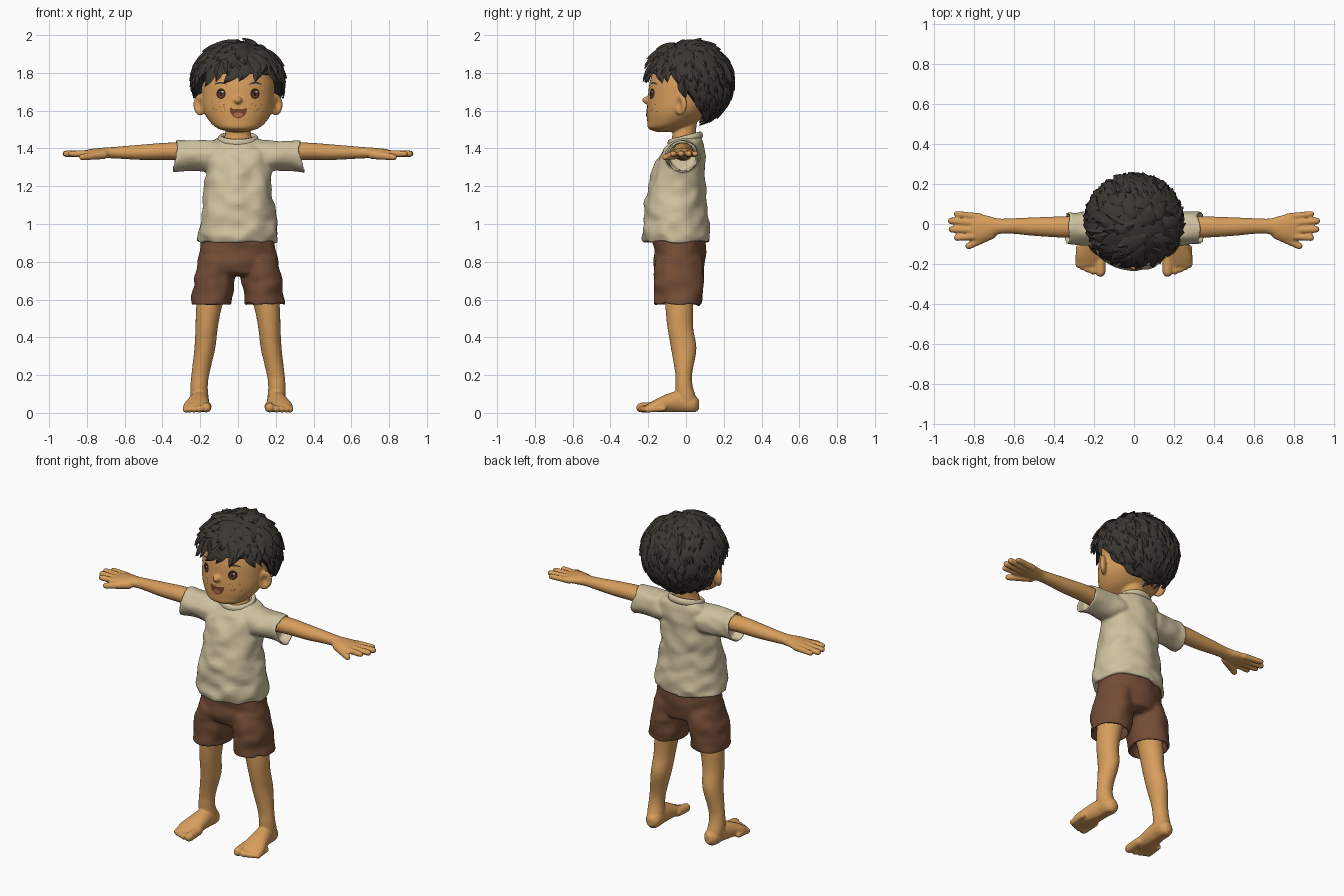
import bpy, bmesh, math, random
from math import sin, cos, pi, radians
from mathutils import Vector, noise
from mathutils.bvhtree import BVHTree

random.seed(4)
if "Cube" in bpy.data.objects:
    bpy.data.objects.remove(bpy.data.objects["Cube"])


def material(name, *rgb):
    m = bpy.data.materials.new(name)
    m.use_nodes = True
    m.diffuse_color = (*rgb, 1)
    bsdf = m.node_tree.nodes["Principled BSDF"]
    bsdf.inputs["Base Color"].default_value = (*rgb, 1)
    bsdf.inputs["Roughness"].default_value = 0.8
    return m


SKIN = material("warm skin", .68, .34, .107)
CLOTH = material("cream cloth", .62, .535, .345)
BROWN = material("brown cloth", .17, .072, .036)
HAIR = material("dark hair", .045, .038, .032)
DARK = material("eye dark", .022, .012, .009)
MOUTH = material("mouth red", .2, .05, .025)
TONGUE = material("tongue pink", .45, .15, .08)
FRECKLE = material("freckle brown", .3, .12, .035)
WHITE = material("eye glint", .8, .78, .72)


def finish(bm, name, mat, voxel=0, smooth=4):
    """Turn a bmesh into an object, optionally fusing overlapping parts."""
    bmesh.ops.recalc_face_normals(bm, faces=bm.faces)
    me = bpy.data.meshes.new(name)
    bm.to_mesh(me)
    bm.free()
    me.materials.append(mat)
    ob = bpy.data.objects.new(name, me)
    bpy.context.collection.objects.link(ob)
    bpy.ops.object.select_all(action='DESELECT')
    ob.select_set(True)
    bpy.context.view_layer.objects.active = ob
    bpy.ops.object.shade_smooth_by_angle(angle=radians(50))
    if voxel:
        r = ob.modifiers.new("fuse", 'REMESH')
        r.mode, r.voxel_size, r.use_smooth_shade = 'VOXEL', voxel, True
        s = ob.modifiers.new("soften", 'SMOOTH')
        s.factor, s.iterations = .5, smooth
    return ob


def spline(keys, n=7):
    """Hermite curve through rings, the first number being the position."""
    def slope(i):
        a, b = keys[max(i - 1, 0)], keys[min(i + 1, len(keys) - 1)]
        return [(q - p) / (b[0] - a[0]) for p, q in zip(a, b)]
    out = []
    for i in range(len(keys) - 1):
        a, b, ma, mb = keys[i], keys[i + 1], slope(i), slope(i + 1)
        d = b[0] - a[0]
        for k in range(n):
            t = k / n
            h = t * t * (3 - 2 * t)
            out.append([p + (q - p) * h + d * (t * (1 - t) ** 2 * u - t * t * (1 - t) * w)
                        for p, q, u, w in zip(a, b, ma, mb)])
    return out + [list(keys[-1])]


def loft(bm, rings, place, sides=32, lip=0, warp=None):
    """Skin elliptical rings (t, cu, cv, ru, rv); lip hollows the first end."""
    if lip:
        t, cu, cv, ru, rv = rings[0]
        rings = [(t + lip, cu, cv, ru * .84, rv * .84), (t, cu, cv, ru * .87, rv * .87)] + rings
    loops = []
    for t, cu, cv, ru, rv in rings:
        loop = []
        for k in range(sides):
            a = 2 * pi * k / sides
            p = Vector(place(cu + max(ru, .001) * cos(a), cv + max(rv, .001) * sin(a), t))
            loop.append(bm.verts.new(warp(p) if warp else p))
        loops.append(loop)
    for a, b in zip(loops, loops[1:]):
        for k in range(sides):
            j = (k + 1) % sides
            bm.faces.new((a[k], a[j], b[j], b[k]))
    bm.faces.new(loops[0])
    bm.faces.new(loops[-1])


def blob(bm, c, r, place=lambda u, v, t: (u, v, t), warp=None):
    """Ellipsoid in a local frame."""
    c = Vector(c)
    rings = [(-r[2] * cos(a), 0, 0, r[0] * sin(a), r[1] * sin(a))
             for a in [pi * i / 14 for i in range(15)]]
    loft(bm, rings, lambda u, v, t: c + Vector(place(u, v, t)), 24, warp=warp)


def capsule(bm, a, b, ra, rb):
    """Round-ended finger or toe."""
    a, b = Vector(a), Vector(b)
    q, n = (b - a).to_track_quat('Z', 'Y'), (b - a).length
    rings = [(-ra * cos(e), 0, 0, ra * sin(e), ra * sin(e)) for e in (.05, .5, 1, pi / 2)]
    rings += [(n - rb + rb * cos(e), 0, 0, rb * sin(e), rb * sin(e)) for e in (pi / 2, 1, .5, .05)]
    loft(bm, rings, lambda u, v, t: a + q @ Vector((u, v, t)), 16)


def crease(amount, scale):
    return lambda p: p + noise.noise_vector(Vector((p.x, p.y, p.z * 1.4)) * scale) * amount


upright = lambda u, v, t: (u, v, t)

# Head with neck, nose and ears
bm = bmesh.new()
loft(bm, spline([(1.488, 0, -.115, .05, .045), (1.505, 0, -.11, .105, .088), (1.54, 0, -.075, .148, .13),
                 (1.6, 0, -.04, .182, .167), (1.68, 0, -.018, .192, .183), (1.76, 0, 0, .192, .19),
                 (1.86, 0, .01, .16, .16), (1.92, 0, .01, .06, .06)]), upright, 40)
loft(bm, spline([(1.39, 0, -.005, .1, .08), (1.44, 0, -.008, .082, .068), (1.48, 0, -.01, .067, .062),
                 (1.58, 0, 0, .068, .065)]), upright)
blob(bm, (0, -.205, 1.655), (.021, .027, .02))
for s in (1, -1):
    def ear_frame(u, v, t, s=s):
        if t > 0:
            t -= .024 * math.exp(-(u / .022) ** 2 - (v / .032) ** 2)
        return (s * (u * .75 + t * .66), u * .66 - t * .75, v)
    blob(bm, (s * .2, -.03, 1.632), (.045, .058, .022), ear_frame)
head = finish(bm, "head", SKIN, .006)

# Arms with hands
for s, side in ((1, "left"), (-1, "right")):
    bm = bmesh.new()
    loft(bm, spline([(.18, -.015, 1.375, .055, .048), (.35, -.015, 1.385, .053, .046),
                     (.5, -.013, 1.38, .046, .041), (.62, -.01, 1.378, .038, .033),
                     (.68, -.012, 1.377, .04, .029), (.74, -.018, 1.375, .062, .027),
                     (.79, -.018, 1.373, .068, .022), (.825, -.017, 1.372, .05, .013)]),
         lambda u, v, t: (s * t, u, v))
    for y0, x1, y1, r in ((.036, .9, .052, .015), (.003, .93, .017, .017),
                          (-.031, .926, -.026, .017), (-.06, .9, -.07, .016)):
        capsule(bm, (s * .77, y0, 1.372), (s * x1, y1, 1.372), r + .003, r)
    capsule(bm, (s * .71, -.05, 1.368), (s * .84, -.118, 1.352), .025, .017)
    finish(bm, side + "_arm", SKIN, .006, 3)

# Legs with bare feet
for s, side in ((1, "left"), (-1, "right")):
    bm = bmesh.new()
    loft(bm, spline([(.03, .2, .005, .044, .05), (.08, .204, 0, .048, .053), (.14, .206, -.01, .046, .046),
                     (.2, .2, -.012, .047, .044), (.34, .176, -.012, .055, .067), (.45, .166, -.03, .059, .068),
                     (.55, .155, -.035, .067, .073), (.7, .125, -.035, .08, .08)]),
         lambda u, v, t: (s * u, v, t))
    loft(bm, spline([(.07, .198, .045, .018, .025), (.045, .199, .047, .043, .046), (-.03, .203, .058, .05, .058),
                     (-.1, .211, .05, .06, .05), (-.16, .219, .036, .07, .036), (-.21, .22, .026, .062, .018)]),
         lambda u, v, t: (s * u, t, max(v, .004)))
    for i in range(5):
        r = (.026, .019, .018, .017, .016)[i]
        x = (.168, .205, .232, .256, .277)[i]
        capsule(bm, (s * (x - .002), -.15 + .008 * i, r + .008), (s * x, -.264 + .011 * i, r), r, r)
    finish(bm, side + "_leg", SKIN, .006, 3)

# Shirt: body and sleeves fused, with a rolled collar
bm = bmesh.new()
fold = crease(.016, 11)


def shirt_warp(p):
    top = min(max((p.z - 1.37) / .08, 0), 1) * (abs(p.x) < .17)
    p = fold(p)
    p.z += .22 * p.y * top
    return p


def sleeve_warp(p):
    p = crease(.01, 12)(p)
    p.x += math.copysign((p.z - 1.4) * .25, p.x) * min(1, max(0, (abs(p.x) - .2) * 10))
    return p


loft(bm, spline([(.905, -.003, -.05, .212, .172), (.95, 0, -.053, .213, .18), (1.1, 0, -.055, .19, .161),
                 (1.25, 0, -.042, .172, .144), (1.35, 0, -.025, .176, .126), (1.41, 0, -.012, .17, .108),
                 (1.44, 0, -.003, .14, .092), (1.455, 0, 0, .095, .075)]), upright, 48, .04, shirt_warp)
for s in (1, -1):
    loft(bm, spline([(.322, -.02, 1.357, .082, .085), (.27, -.02, 1.36, .082, .081), (.2, -.02, 1.362, .088, .08),
                     (.13, -.018, 1.36, .092, .085), (.06, -.015, 1.36, .08, .07)]),
         lambda u, v, t: (s * t, u, v), 40, -.05, sleeve_warp)
finish(bm, "shirt", CLOTH, .008, 3)

bm = bmesh.new()
rings = 48
loops = []
for i in range(rings):
    a = 2 * pi * i / rings
    loops.append([bm.verts.new(((.094 + .014 * cos(b)) * cos(a), (.08 + .014 * cos(b)) * sin(a) - .004,
                                1.45 + .02 * sin(a) + .02 * sin(b) - .1 * .014 * cos(b)))
                  for b in [2 * pi * k / 10 for k in range(10)]])
for i in range(rings):
    p, q = loops[i], loops[(i + 1) % rings]
    for k in range(10):
        bm.faces.new((p[k], q[k], q[(k + 1) % 10], p[(k + 1) % 10]))
finish(bm, "collar", CLOTH)

# Shorts: hips and two hollow legs
bm = bmesh.new()
loft(bm, spline([(.725, 0, -.037, .14, .09), (.75, 0, -.037, .205, .126), (.85, 0, -.035, .204, .136),
                 (.95, 0, -.04, .185, .14)]), upright, 44, warp=crease(.01, 11))
for s in (1, -1):
    loft(bm, spline([(.573, .14, -.04, .109, .124), (.62, .138, -.04, .108, .126), (.7, .126, -.04, .107, .13),
                     (.8, .11, -.038, .1, .125), (.86, .1, -.035, .08, .1)]),
         lambda u, v, t: (s * u, v, t), 40, .06, crease(.012, 11))
finish(bm, "shorts", BROWN, .008, 3)

# Scalp: a domed cap cut along the hairline
CENTRE, SIZE = Vector((0, .015, 1.75)), Vector((.238, .228, .22))


def hairline(az):
    t = min(max((abs(az) - radians(60)) / radians(75), 0), 1)
    return radians(78) + radians(72) * t * t * (3 - 2 * t)


def on_scalp(d, lift=0):
    d = d.normalized()
    return CENTRE + d * SIZE + d * lift


bm = bmesh.new()
loft(bm, [(i / 16, 0, 0, 1, 1) for i in range(17)],
     lambda u, v, t: on_scalp(Vector((
         sin(t * hairline(math.atan2(u, -v))) * u, sin(t * hairline(math.atan2(u, -v))) * v,
         cos(t * hairline(math.atan2(u, -v))))), -.004), 48)
finish(bm, "scalp", HAIR)

# Hair locks: pointed leaves flowing away from an off-centre crown
bm = bmesh.new()
crown = Vector((.36, -.26, .9)).normalized()
COUNT, STEPS = 330, 7
for i in range(COUNT):
    z = 1 - 2 * (i + .5) / COUNT
    a = i * pi * (3 - 5 ** .5)
    d = Vector((sin(a) * (1 - z * z) ** .5, -cos(a) * (1 - z * z) ** .5, z))
    az = math.atan2(d.x, -d.y)
    if math.acos(z) > hairline(az) - radians(13):
        continue
    near = max(0, d.dot(crown) - .75) * 4
    flow = d * d.dot(crown) - crown + Vector((random.uniform(-.25, .25), random.uniform(-.25, .25), -.35))
    flow = (flow - d * flow.dot(d)).normalized()
    across = d.cross(flow)
    length, width = random.uniform(.46, .66), random.uniform(.036, .048)
    rise = random.uniform(.016, .026) + .01 * near
    rows = []
    for k in range(STEPS + 1):
        t = k / STEPS
        p = on_scalp(d + flow * length * t, -.006 + rise * t ** .7)
        w = width * max(.02, (1 - t ** 2.4) * (.55 + .8 * t * (1 - t) + .3 * t))
        n = (p - CENTRE).normalized()
        bend = across * .02 * sin(t * 2 + i)
        rows.append([bm.verts.new(p + bend + o) for o in
                     (across * w - n * .006, n * .011 * (1 - t * .8), across * -w - n * .006, n * -.014 * (1 - t))])
    for p, q in zip(rows, rows[1:]):
        for k in range(4):
            bm.faces.new((p[k], p[(k + 1) % 4], q[(k + 1) % 4], q[k]))
    bm.faces.new(rows[0])
    bm.faces.new(rows[-1])
finish(bm, "hair_locks", HAIR)

# Face details: thin plates laid on the head
bpy.context.view_layer.update()
face = BVHTree.FromObject(head, bpy.context.evaluated_depsgraph_get())


def plate(bm, cx, cz, rx, rz, off=.003, bend=0, flat=1, tilt=0):
    def vert(r, a):
        u, w = r * cos(a), min(r * sin(a), flat)
        x, z = cx + rx * u, cz + rz * w + bend * u * u + tilt * u
        hit = face.ray_cast(Vector((x, -1, z)), Vector((0, 1, 0)))[0]
        return bm.verts.new((x, (hit.y if hit else -.19) - off, z))
    n = 20
    loops = [[vert(r, 2 * pi * k / n) for k in range(n)] for r in (.05, .35, .7, 1)]
    bm.faces.new(loops[0])
    for p, q in zip(loops, loops[1:]):
        for k in range(n):
            bm.faces.new((p[k], p[(k + 1) % n], q[(k + 1) % n], q[k]))


def plates(name, mat, items):
    bm = bmesh.new()
    for item in items:
        plate(bm, *item)
    finish(bm, name, mat)


both = (1, -1)
plates("eyes", DARK, [(s * .09, 1.69, .024, .028) for s in both])
plates("irises", MOUTH, [(s * .09, 1.686, .015, .018, .0045) for s in both])
plates("pupils", DARK, [(s * .09, 1.688, .009, .011, .006) for s in both])
plates("eye_glints", WHITE, [(s * .09 + .008, 1.7, .005, .005, .0075) for s in both])
plates("eyebrows", HAIR, [(s * .092, 1.748, .034, .005, .003, -.01) for s in both])
plates("mouth", MOUTH, [(.002, 1.601, .046, .042, .003, .008, .15)])
plates("tongue", TONGUE, [(.002, 1.578, .024, .013, .005)])
plates("freckles", FRECKLE, [(s * random.uniform(.06, .14), random.uniform(1.595, 1.645), .0035, .0035, .002)
                             for s in both for i in range(9)])
